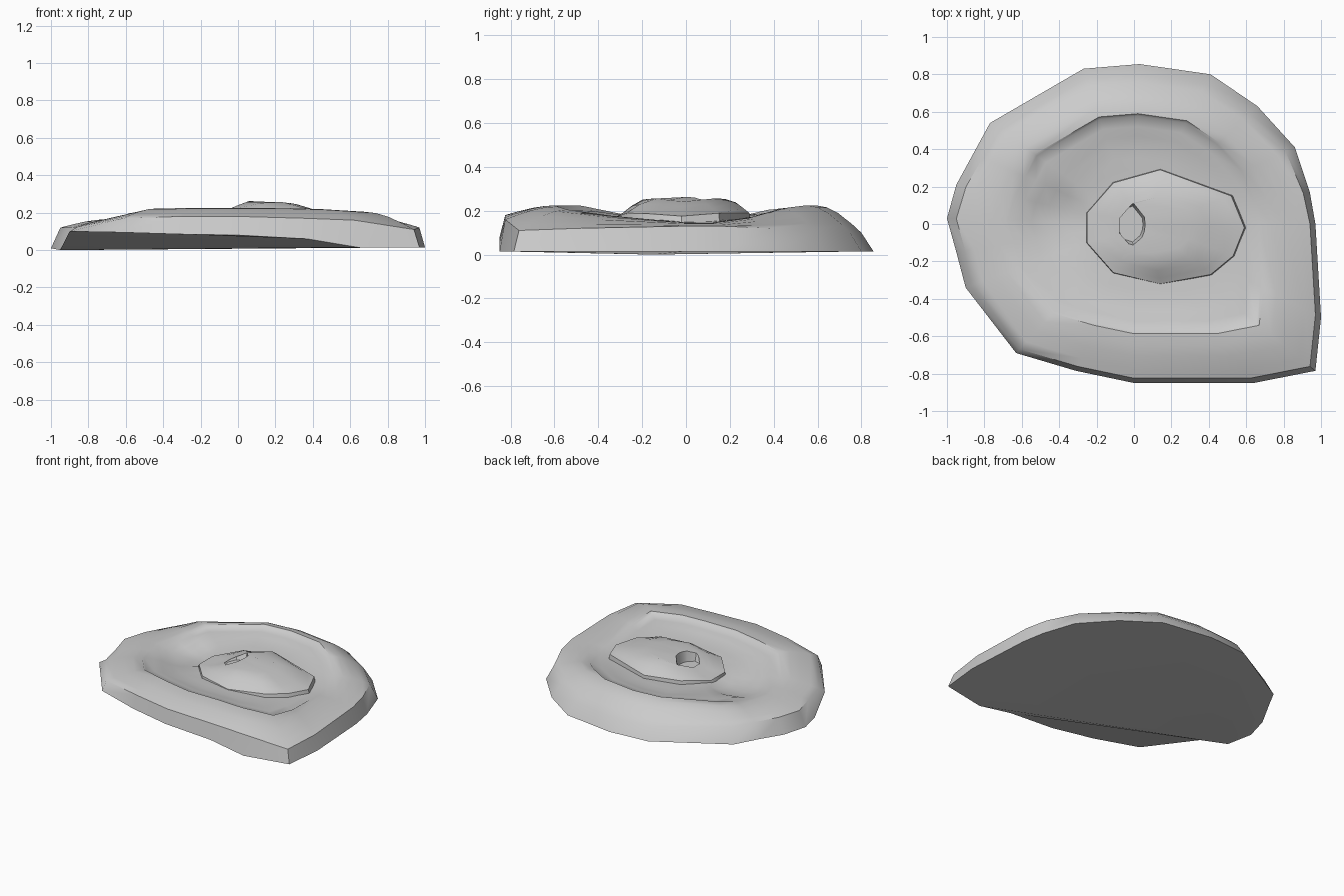
import bpy
import math
from mathutils import Vector

cube = bpy.data.objects.get("Cube")
if cube:
    bpy.data.objects.remove(cube, do_unlink=True)

stone = bpy.data.materials.new("pale_grey")
stone.use_nodes = True
grey = (0.6, 0.6, 0.6, 1)
stone.diffuse_color = grey
stone.node_tree.nodes["Principled BSDF"].inputs["Base Color"].default_value = grey


def loft(name, rings, bottom=()):
    """Join closed rings of equal length, from the outside in, and close the last one."""
    n = len(rings[0])
    verts = [p for ring in rings for p in ring]
    faces = [(r * n + i, r * n + (i + 1) % n, (r + 1) * n + (i + 1) % n, (r + 1) * n + i)
             for r in range(len(rings) - 1) for i in range(n)]
    verts.append(sum((Vector(p) for p in rings[-1]), Vector()) / n)
    last = (len(rings) - 1) * n
    faces += [(last + i, last + (i + 1) % n, n * len(rings)) for i in range(n)]
    faces += [tuple(reversed(f)) for f in bottom]
    mesh = bpy.data.meshes.new(name)
    mesh.from_pydata(verts, [], faces)
    mesh.materials.append(stone)
    ob = bpy.data.objects.new(name, mesh)
    bpy.context.collection.objects.link(ob)
    bpy.ops.object.select_all(action='DESELECT')
    ob.select_set(True)
    bpy.context.view_layer.objects.active = ob
    bpy.ops.object.shade_smooth_by_angle(angle=math.radians(42))


def ease(v, a, b):
    t = min(max((v - a) / (b - a), 0), 1)
    return t * t * (3 - 2 * t)


def bump(x, y, cx, cy, rx, ry):
    return math.exp(-((x - cx) / rx) ** 2 - ((y - cy) / ry) ** 2)


# Shore outline, anticlockwise: x, y, foot height, rim height
shore = [
    (-.95, -.15, 0, .12), (-.9, -.34, .1, .125), (-.63, -.69, .095, .17),
    (-.31, -.785, .085, .18), (0, -.85, .08, .18), (.37, -.85, .06, .17),
    (.64, -.85, .015, .16), (.97, -.785, .015, .11), (1, -.5, .015, .12),
    (.97, 0, .015, .13), (.94, .17, .015, .13), (.86, .41, .015, .12),
    (.66, .63, .015, .11), (.41, .8, .015, .1), (.03, .855, .015, .1),
    (-.27, .83, .015, .1), (-.77, .54, .015, .12), (-.86, .375, .015, .12),
    (-.95, .21, .01, .12), (-1, .03, .01, .12),
]
RIDGE = .69


def ridge(x, y):
    rise = .06 * ease(abs(y), .15, .52)
    return .165 + rise - .02 * ease(x, .3, .7)


def valley(x, y):
    # Hollow on the right, edged by a low lip
    d = math.hypot((x + .45) / .2, y / .18)
    hollow = .03 * (1 - ease(d, .7, 1.15))
    lip = .02 * bump(x, y, -.5, .24, .2, .07)
    return .155 + .02 * ease(abs(y), .1, .45) - hollow + lip


def slope_ring(u):
    """Outer slope, from the rim at u = 0 up to the ridge at u = 1."""
    ring = []
    for x, y, foot, rim in shore:
        edge = .97 - .035 * ease(y, 0, .6) - .02 * ease(-x, .7, .95) * (1 - ease(y, 0, .6))
        t = edge + (RIDGE - edge) * u
        top = ridge(x * RIDGE, y * RIDGE)
        ring.append((x * t, y * t, rim + (top - rim) * math.sin(u * math.pi / 2)))
    return ring


def inner_ring(t):
    """Ground inside the ridge, with a small step just below the crest."""
    ring = []
    for x, y, foot, rim in shore:
        low = valley(x * t, y * t)
        crest = ridge(x * RIDGE, y * RIDGE) - .015 * ease(abs(y), .3, .6)
        ring.append((x * t, y * t, low + (crest - low) * ease(t, .46, RIDGE)))
    return ring


foot_ring = [(x, y, z) for x, y, z, rim in shore]
# The underside folds upward towards the front right
fold = 6
underside = [tuple(range(fold + 1)), (0,) + tuple(range(fold, len(shore)))]
loft("island", [foot_ring] + [slope_ring(u) for u in (0, .2, .5, .75, 1)]
     + [inner_ring(t) for t in (.675, .61, .55, .48, .41, .34, .26, .13)], underside)

# Central mound: outline, steep shoulders and a small pit open towards the right
mound = [(-.25, -.1), (-.11, -.26), (.14, -.32), (.41, -.27), (.53, -.17), (.59, -.02),
         (.52, .15), (.14, .29), (-.11, .22), (-.25, .06)]


def mound_top(x, y):
    across = ease(x, -.2, .06) * ease(x, .68, .2)
    along = ease(abs(y), .34, .19)
    return .168 + .08 * across * along + .03 * bump(x, y, .17, 0, .13, .14)


def mound_ring(t):
    cx = .08
    spots = [(cx + (x - cx) * t, y * t) for x, y in mound]
    return [(x, y, mound_top(x, y)) for x, y in spots]


def pit_ring(scale):
    spots = [(-.02 + scale * .08 * math.cos(a), scale * .115 * math.sin(a))
             for a in (math.atan2(y, x - .08) for x, y in mound)]
    return [(x, y, mound_top(x, y)) for x, y in spots]


skirt = [(x, y, .12) for x, y, z in mound_ring(1.03)]
pit_floor = [(x, y, .185) for x, y, z in pit_ring(.85)]
loft("mound", [skirt] + [mound_ring(t) for t in (1, .9, .78, .62, .48)]
     + [pit_ring(1), pit_floor])
